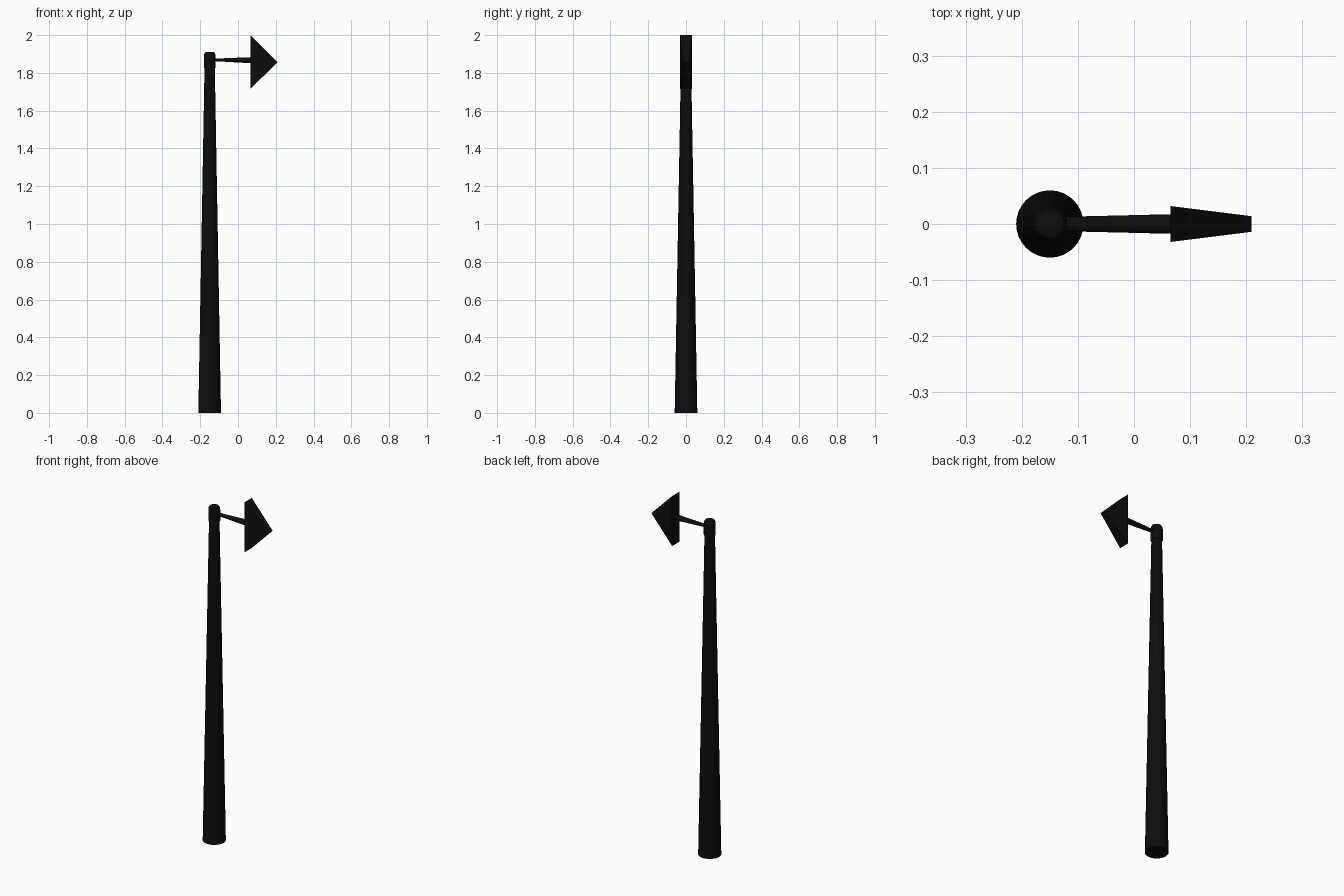
import bpy, bmesh, math
from mathutils import Vector

if "Cube" in bpy.data.objects:
    bpy.data.objects.remove(bpy.data.objects["Cube"])

black = bpy.data.materials.new("black_paint")
black.diffuse_color = (0.004, 0.004, 0.004, 1)
black.use_nodes = True
black.node_tree.nodes["Principled BSDF"].inputs["Base Color"].default_value = black.diffuse_color


def finish(name, bm, smooth=True):
    bmesh.ops.recalc_face_normals(bm, faces=bm.faces)
    mesh = bpy.data.meshes.new(name)
    bm.to_mesh(mesh)
    bm.free()
    ob = bpy.data.objects.new(name, mesh)
    bpy.context.collection.objects.link(ob)
    mesh.materials.append(black)
    if smooth:
        bpy.ops.object.select_all(action='DESELECT')
        ob.select_set(True)
        bpy.context.view_layer.objects.active = ob
        bpy.ops.object.shade_smooth_by_angle(angle=math.radians(35))
    return ob


def loft(name, rings, sides):
    """Skin a stack of elliptical rings: (centre, axis_u, axis_v)."""
    bm = bmesh.new()
    loops = []
    for c, u, v in rings:
        loops.append([bm.verts.new(Vector(c) + Vector(u) * math.cos(a) + Vector(v) * math.sin(a))
                      for a in (2 * math.pi * i / sides for i in range(sides))])
    for lo, hi in zip(loops, loops[1:]):
        for i in range(sides):
            j = (i + 1) % sides
            bm.faces.new((lo[i], lo[j], hi[j], hi[i]))
    bm.faces.new(loops[0])
    bm.faces.new(loops[-1])
    return finish(name, bm)


def upright(name, profile, x, sides=32):
    return loft(name, [((x, 0, z), (r, 0, 0), (0, r, 0)) for r, z in profile], sides)


POLE_X = -0.15

# Tapered pole
upright("pole", [(0.06, 0), (0.027, 1.84)], POLE_X)

# Collar with rounded top
upright("pole_cap", [(0.031, 1.825), (0.031, 1.888), (0.029, 1.9),
                     (0.025, 1.908), (0.018, 1.911)], POLE_X)

# Side arm, widening towards the head
loft("arm", [((-0.14, 0, 1.869), (0, 0.0125, 0), (0, 0, 0.006)),
             ((0.07, 0, 1.867), (0, 0.0175, 0), (0, 0, 0.016))], 24)

# Wedge-shaped head: rectangular back narrowing to an edge
bm = bmesh.new()
section = [(0.065, 2.0, 0.032), (0.209, 1.857, 0.014), (0.065, 1.714, 0.032)]
front = [bm.verts.new((x, -w, z)) for x, z, w in section]
back = [bm.verts.new((x, w, z)) for x, z, w in section]
bm.faces.new(front)
bm.faces.new(back[::-1])
for i in range(3):
    j = (i + 1) % 3
    bm.faces.new((front[i], front[j], back[j], back[i]))
finish("head", bm, smooth=False)
